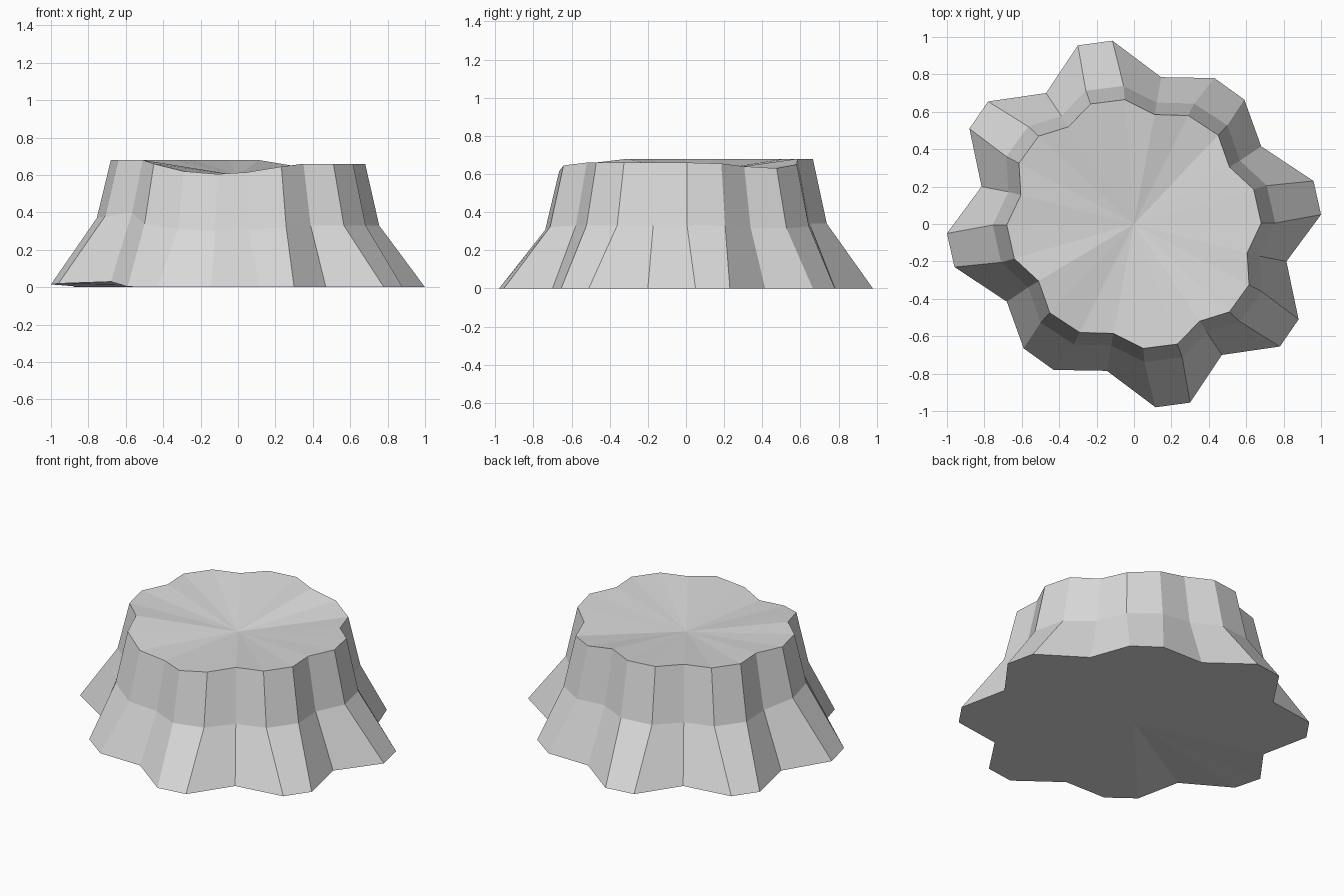
import bpy
import bmesh

cube = bpy.data.objects.get("Cube")
if cube:
    bpy.data.objects.remove(cube)

stone = bpy.data.materials.new("light grey stone")
stone.use_nodes = True
grey = (0.7, 0.7, 0.7, 1)
stone.diffuse_color = grey
stone.node_tree.nodes["Principled BSDF"].inputs["Base Color"].default_value = grey

# Half outlines of foot and rim; the other half is the same turned by 180 degrees
foot_half = [(1.0, .05), (.96, .23), (.68, .415), (.59, .665), (.43, .78), (.145, .785),
             (-.115, .98), (-.30, .955), (-.47, .70), (-.78, .655), (-.88, .51), (-.815, .20)]
rim_half = [(.68, .005), (.64, .185), (.51, .305), (.45, .475), (.29, .58), (.11, .585),
            (-.05, .665), (-.232, .642), (-.35, .52), (-.51, .47), (-.615, .325), (-.605, .155)]

# Uneven heights, counted round the outline from the right side
rim_dips = {0: .66, 1: .655, 2: .64, 3: .63, 4: .65, 15: .66, 16: .62, 17: .605,
            18: .615, 19: .645, 20: .66, 21: .66, 22: .66, 23: .66}
foot_lifts = {12: .015, 13: .02, 14: .03, 15: .003}


def full_turn(half):
    return half + [(-x, -y) for x, y in half]


foot, rim = full_turn(foot_half), full_turn(rim_half)
count = len(foot)
bm = bmesh.new()
rings = [[], [], []]
for i in range(count):
    low, high = foot_lifts.get(i, 0), rim_dips.get(i, .68)
    (fx, fy), (rx, ry) = foot[i], rim[i]
    rings[0].append(bm.verts.new((fx, fy, low)))
    rings[1].append(bm.verts.new((rx * 1.11, ry * 1.11, low * 2 + high / 2)))
    rings[2].append(bm.verts.new((rx, ry, high)))

# Fluted walls
for lower, upper in zip(rings, rings[1:]):
    for i in range(count):
        j = (i + 1) % count
        bm.faces.new((lower[i], lower[j], upper[j], upper[i]))

# Fan caps for the sunken top and the underside
for ring, height in ((rings[0], 0), (rings[2], .598)):
    centre = bm.verts.new((0, 0, height))
    for i in range(count):
        bm.faces.new((ring[i], ring[(i + 1) % count], centre))

bmesh.ops.recalc_face_normals(bm, faces=bm.faces)
mesh = bpy.data.meshes.new("fluted_stump")
bm.to_mesh(mesh)
bm.free()
mesh.materials.append(stone)
bpy.context.collection.objects.link(bpy.data.objects.new("fluted_stump", mesh))
